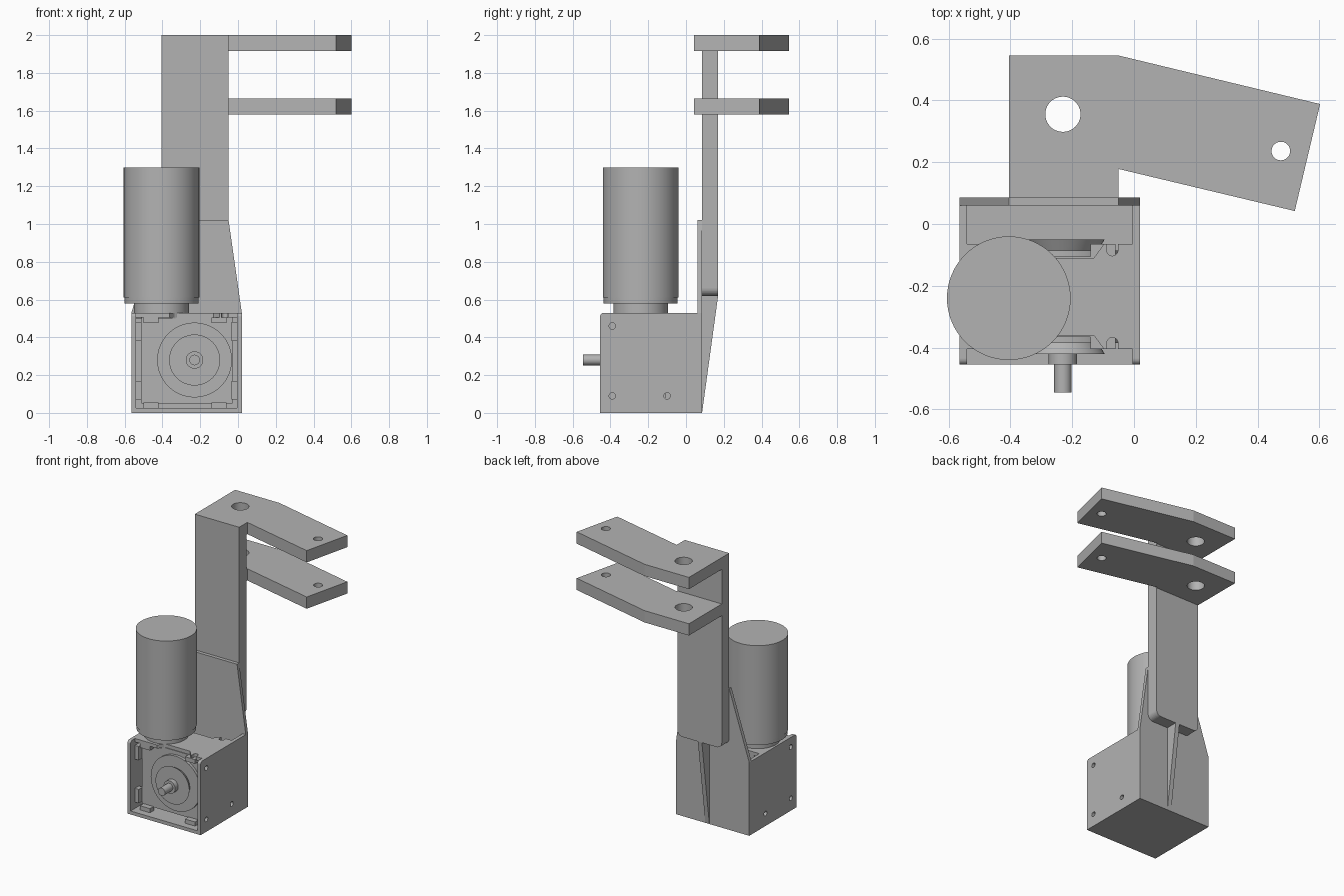
import bpy, bmesh, math
from mathutils import Vector, Matrix

cube = bpy.data.objects.get("Cube")
if cube:
    bpy.data.objects.remove(cube, do_unlink=True)

grey = bpy.data.materials.new("plain_grey")
grey.use_nodes = True
COLOUR = (0.45, 0.45, 0.45, 1)
grey.diffuse_color = COLOUR
grey.node_tree.nodes["Principled BSDF"].inputs["Base Color"].default_value = COLOUR


def finish(name, bm, smooth=False):
    bmesh.ops.recalc_face_normals(bm, faces=bm.faces)
    mesh = bpy.data.meshes.new(name)
    bm.to_mesh(mesh)
    bm.free()
    mesh.materials.append(grey)
    ob = bpy.data.objects.new(name, mesh)
    bpy.context.collection.objects.link(ob)
    if smooth:
        bpy.ops.object.select_all(action="DESELECT")
        ob.select_set(True)
        bpy.context.view_layer.objects.active = ob
        bpy.ops.object.shade_smooth_by_angle(angle=math.radians(35))
    return ob


def prism(name, pts, axis, lo, hi):
    """Extrude a 2D outline along an axis; the outline uses the other two axes."""
    place = {"x": lambda a, b: (lo, a, b), "y": lambda a, b: (a, lo, b),
             "z": lambda a, b: (a, b, lo)}[axis]
    bm = bmesh.new()
    face = bm.faces.new([bm.verts.new(place(a, b)) for a, b in pts])
    ext = bmesh.ops.extrude_face_region(bm, geom=[face])
    step = Vector([(hi - lo) * (axis == k) for k in "xyz"])
    bmesh.ops.translate(bm, vec=step, verts=[v for v in ext["geom"] if isinstance(v, bmesh.types.BMVert)])
    return finish(name, bm)


def box(name, x, y, z):
    return prism(name, [(x[0], y[0]), (x[1], y[0]), (x[1], y[1]), (x[0], y[1])], "z", *z)


def rod(name, axis, centre, r1, r2, length, n=48):
    """Cylinder or cone along an axis; r1 is the radius at the low end."""
    bm = bmesh.new()
    turn = {"x": Matrix.Rotation(math.pi / 2, 4, "Y"),
            "y": Matrix.Rotation(-math.pi / 2, 4, "X"), "z": Matrix()}[axis]
    bmesh.ops.create_cone(bm, cap_ends=True, segments=n, radius1=r1, radius2=r2,
                          depth=length, matrix=Matrix.Translation(centre) @ turn)
    return finish(name, bm, True)


def cut(ob, cutters):
    for c in cutters:
        mod = ob.modifiers.new("cut", "BOOLEAN")
        mod.operation, mod.solver, mod.object = "DIFFERENCE", "EXACT", c
        c.hide_render = True
        c.hide_set(True)
        c.display_type = "WIRE"


def arc(cx, cy, r, start, end, n=8):
    return [(cx + r * math.cos(math.radians(start + (end - start) * i / n)),
             cy + r * math.sin(math.radians(start + (end - start) * i / n))) for i in range(n + 1)]


XL, XR, YF, YB, H = -0.565, 0.02, -0.455, 0.085, 0.53
T = 0.025
CX, CY, CZ = -0.23, -0.235, 0.28

# Housing: floor, side walls with rounded front corner, top plate
box("housing_floor", (XL + T, XR - T), (YF, YB - T), (0, T))
wall = [(YF, 0), (YB - T, 0), (YB - T, H)] + arc(YF + 0.02, H - 0.02, 0.02, 90, 180)
holes = [rod("wall_hole_cutter", "x", (CX, y, z), 0.017, 0.017, 1, 24)
         for y, z in ((-0.39, 0.46), (-0.39, 0.09), (-0.10, 0.09))]
for name, x in (("right_wall", XL), ("left_wall", XR - T)):
    cut(prism(name, wall, "x", x, x + T), holes)

top = box("housing_top", (XL + T, XR - T), (-0.405, -0.065), (H - T, H))
notches = []
for side in (-1, 1):
    edge, inner = CY + side * 0.18, CY + side * 0.125
    notches.append(prism("notch_cutter", [(CX - 0.14, edge), (CX + 0.14, edge), (CX + 0.1, inner),
                                          (CX - 0.1, inner)], "z", 0.45, 0.6))
    notches.append(rod("slot_cutter", "z", (-0.07, CY + side * 0.15, H), 0.018, 0.018, 0.2, 24))
    notches.append(box("slot_mouth_cutter", (-0.088, -0.052),
                       sorted((edge, CY + side * 0.15)), (0.44, 0.6)))
cut(top, notches)

# Back plate, tapered towards the column
prism("back_plate", [(XL, 0), (XR, 0), (XR, H), (-0.05, 1.02), (-0.405, 1.02), (XL, H)],
      "y", YB - T, YB)

# Gearbox core with a conical boss on each face
box("gearbox_core", (-0.51, -0.03), (CY - 0.13, CY + 0.13), (0.05, H - T))
for name, s in (("front", -1), ("rear", 1)):
    rod(name + "_gear_ring", "y", (CX, CY + s * 0.135, CZ), 0.198, 0.198, 0.03, 64)
    radii = (0.135, 0.1) if s < 0 else (0.1, 0.135)
    rod(name + "_gear_boss", "y", (CX, CY + s * 0.155, CZ), *radii, 0.06)
    # Clips around the gearbox face
    y = sorted((CY + s * 0.125, CY + s * 0.17))
    for x in (-0.46, -0.10):
        for z in (0.04, 0.49):
            box(name + "_clip", (x - 0.04, x + 0.04), y, (z - 0.015, z + 0.015))
    for x in (-0.525, -0.02):
        for z in (0.12, 0.43):
            box(name + "_side_clip", (x - 0.015, x + 0.015), y, (z - 0.05, z + 0.05))
rod("shaft_collar", "y", (CX, -0.43, CZ), 0.046, 0.046, 0.05)
rod("output_shaft", "y", (CX, -0.48, CZ), 0.028, 0.028, 0.13)

# Motor
rod("motor_neck", "z", (-0.405, -0.24, 0.545), 0.145, 0.145, 0.09)
rod("motor_base", "z", (-0.405, -0.24, 0.595), 0.196, 0.196, 0.03, 64)
rod("motor_body", "z", (-0.405, -0.24, 0.955), 0.2, 0.2, 0.69, 64)

# Column with rounded lower corners, and its supporting rib
r = 0.04
prism("column", [(-0.405, 2), *arc(-0.405 + r, 0.62 + r, r, 180, 270),
                 *arc(-0.05 - r, 0.62 + r, r, 270, 360), (-0.05, 2)], "y", YB, 0.17)
prism("rib", [(YB, 0.0), (0.17, 0.62), (YB, 0.62)], "x", CX - 0.016, CX + 0.016)

# Two angled arms with pivot holes
outline = [(-0.405, 0.085), (-0.05, 0.085), (-0.05, 0.178), (0.52, 0.042), (0.602, 0.388),
           (-0.05, 0.545), (-0.405, 0.545)]
pivots = [rod("pivot_cutter", "z", (x, y, 1.8), rad, rad, 1, 40)
          for x, y, rad in ((CX, 0.355, 0.057), (0.475, 0.236, 0.03))]
for name, z in (("lower_arm", 1.58), ("upper_arm", 1.915)):
    cut(prism(name, outline, "z", z, z + 0.085), pivots)
